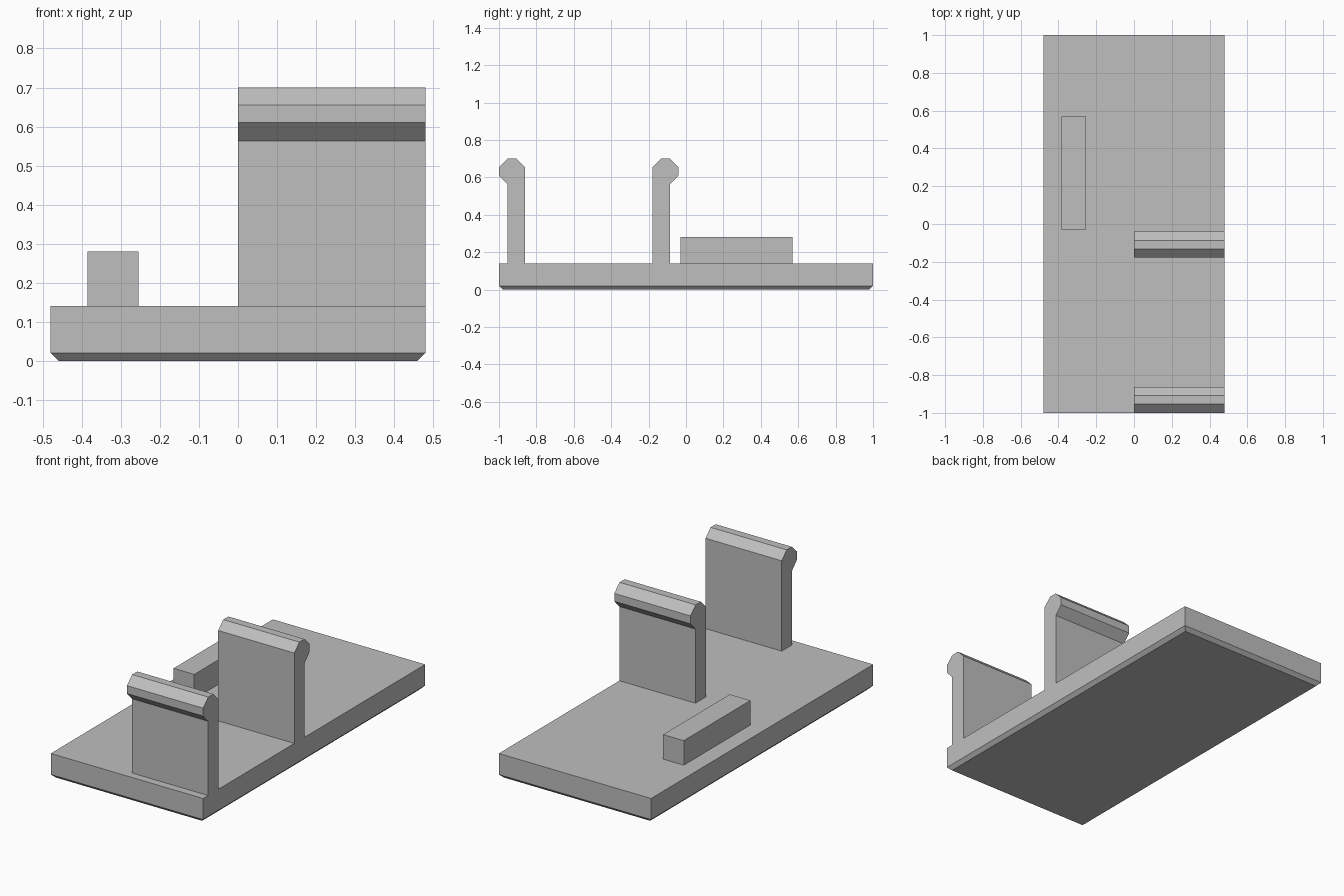
import bpy
import bmesh

cube = bpy.data.objects.get("Cube")
if cube:
    bpy.data.objects.remove(cube, do_unlink=True)

# Single grey plastic colour
GREY = (0.52, 0.52, 0.52, 1.0)
grey = bpy.data.materials.new("grey plastic")
grey.use_nodes = True
grey.diffuse_color = GREY
grey.node_tree.nodes["Principled BSDF"].inputs["Base Color"].default_value = GREY

HALF_WIDTH, HALF_LENGTH = 0.48, 1.0
BASE_TOP, CHAMFER = 0.14, 0.02


def finish(name, bm):
    bmesh.ops.recalc_face_normals(bm, faces=bm.faces)
    mesh = bpy.data.meshes.new(name)
    bm.to_mesh(mesh)
    bm.free()
    mesh.materials.append(grey)
    obj = bpy.data.objects.new(name, mesh)
    bpy.context.collection.objects.link(obj)
    return obj


def box(low, high):
    bm = bmesh.new()
    bmesh.ops.create_cube(bm, size=1)
    for v in bm.verts:
        v.co = [(a + b) / 2 + c * (b - a) for a, b, c in zip(low, high, v.co)]
    return bm


def extrude_x(name, profile, x0, x1):
    bm = bmesh.new()
    face = bm.faces.new([bm.verts.new((x0, y, z)) for y, z in profile])
    result = bmesh.ops.extrude_face_region(bm, geom=[face], use_keep_orig=True)
    verts = [g for g in result["geom"] if isinstance(g, bmesh.types.BMVert)]
    bmesh.ops.translate(bm, verts=verts, vec=(x1 - x0, 0, 0))
    return finish(name, bm)


# Base plate with its lower edges chamfered
bm = box((-HALF_WIDTH, -HALF_LENGTH, 0), (HALF_WIDTH, HALF_LENGTH, BASE_TOP))
lower = [e for e in bm.edges if all(v.co.z < 0.01 for v in e.verts)]
bmesh.ops.bevel(bm, geom=lower, offset=CHAMFER, segments=1, affect='EDGES')
finish("base_plate", bm)

# Guide block
finish("guide_block", box((-0.385, -0.03, BASE_TOP), (-0.255, 0.57, 0.28)))

# Clip profile (y, z): straight inner wall and a lipped head
clip = [(-0.862, BASE_TOP), (-0.862, 0.655), (-0.907, 0.70), (-0.953, 0.70),
        (-1.0, 0.655), (-1.0, 0.61), (-0.955, 0.563), (-0.955, BASE_TOP)]
MID_Y = -0.52
extrude_x("front_clip", clip, 0, HALF_WIDTH)

# Rear clip faces the opposite way
extrude_x("rear_clip", [(2 * MID_Y - y, z) for y, z in clip], 0, HALF_WIDTH)
